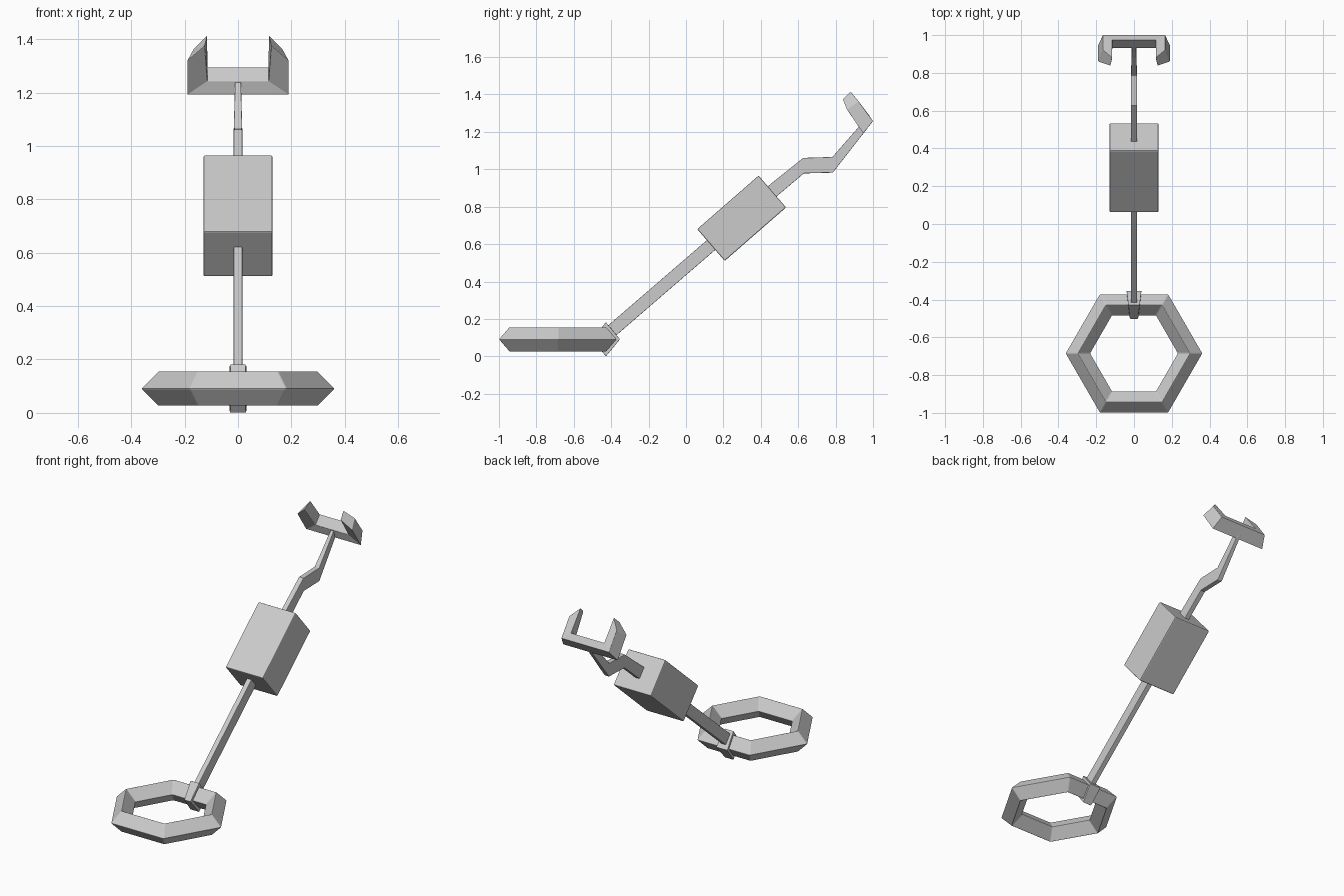
import bpy, bmesh
from math import tan, radians

if "Cube" in bpy.data.objects:
    bpy.data.objects.remove(bpy.data.objects["Cube"])


def finish(ob, bevel):
    if bevel:
        m = ob.modifiers.new("soft_edges", 'BEVEL')
        m.width = bevel
        m.segments = 2
        m.limit_method = 'ANGLE'
        m.angle_limit = radians(40)
    return ob


def loft(name, sections, bevel=0.0):
    """Skin matching closed sections and cap both ends."""
    bm = bmesh.new()
    rings = [[bm.verts.new(p) for p in s] for s in sections]
    n = len(rings[0])
    for a, b in zip(rings, rings[1:]):
        for i in range(n):
            j = (i + 1) % n
            bm.faces.new((a[i], a[j], b[j], b[i]))
    bm.faces.new(rings[0])
    bm.faces.new(rings[-1])
    bmesh.ops.recalc_face_normals(bm, faces=bm.faces)
    me = bpy.data.meshes.new(name)
    bm.to_mesh(me)
    bm.free()
    ob = bpy.data.objects.new(name, me)
    bpy.context.collection.objects.link(ob)
    return finish(ob, bevel)


def bar(name, stations, bevel):
    """Flat bar in the yz plane: each station is (top y,z), (bottom y,z), half width."""
    return loft(name, [[(-w, *t), (w, *t), (w, *b), (-w, *b)] for t, b, w in stations], bevel)


# Hexagonal ring with a diamond cross-section
CY, CZ = -0.685, 0.091
bpy.ops.mesh.primitive_torus_add(major_segments=6, minor_segments=4, major_radius=0.297,
                                 minor_radius=0.066, location=(0, CY, CZ))
ring = bpy.context.object
ring.name = "hexagonal_ring"
finish(ring, 0.004)

# Collar clamped round the back side of the ring, tapering to the ring centre
slope = tan(radians(6.8))
ap, ry, rz = 0.257, 0.075, 0.091
diamond = [(ap + ry, 0), (ap, rz), (ap - ry, 0), (ap, -rz)]
loft("ring_collar", [[(s * d * slope, CY + d, CZ + z) for d, z in diamond] for s in (-1, 1)], 0.003)

# Straight lower rod, running into the block
bar("lower_rod", [((-0.425, 0.158), (-0.38, 0.106), 0.016),
                  ((0.21, 0.706), (0.255, 0.654), 0.016)], 0.003)

# Tilted block
corners = [(0.06, 0.68), (0.388, 0.966), (0.535, 0.796), (0.207, 0.51)]
loft("block", [[(x, y, z) for y, z in corners] for x in (-0.13, 0.13)], 0.006)

# Kinked upper rod
bar("upper_rod", [((0.36, 0.847), (0.408, 0.79), 0.016),
                  ((0.627, 1.061), (0.63, 0.978), 0.016),
                  ((0.783, 1.066), (0.785, 0.982), 0.016),
                  ((0.935, 1.24), (0.972, 1.222), 0.011)], 0.003)

# U-shaped cradle: outer front, inner front, inner back, outer back
tip = [(0.19, 0.86, 1.32), (0.125, 0.838, 1.375), (0.115, 0.88, 1.415), (0.165, 0.922, 1.365)]
corner = [(0.19, 0.947, 1.192), (0.115, 0.932, 1.243), (0.115, 0.975, 1.294), (0.165, 1.0, 1.257)]
flip = lambda s: [(-x, y, z) for x, y, z in s]
loft("cradle", [tip, corner, flip(corner), flip(tip)], 0.002)
